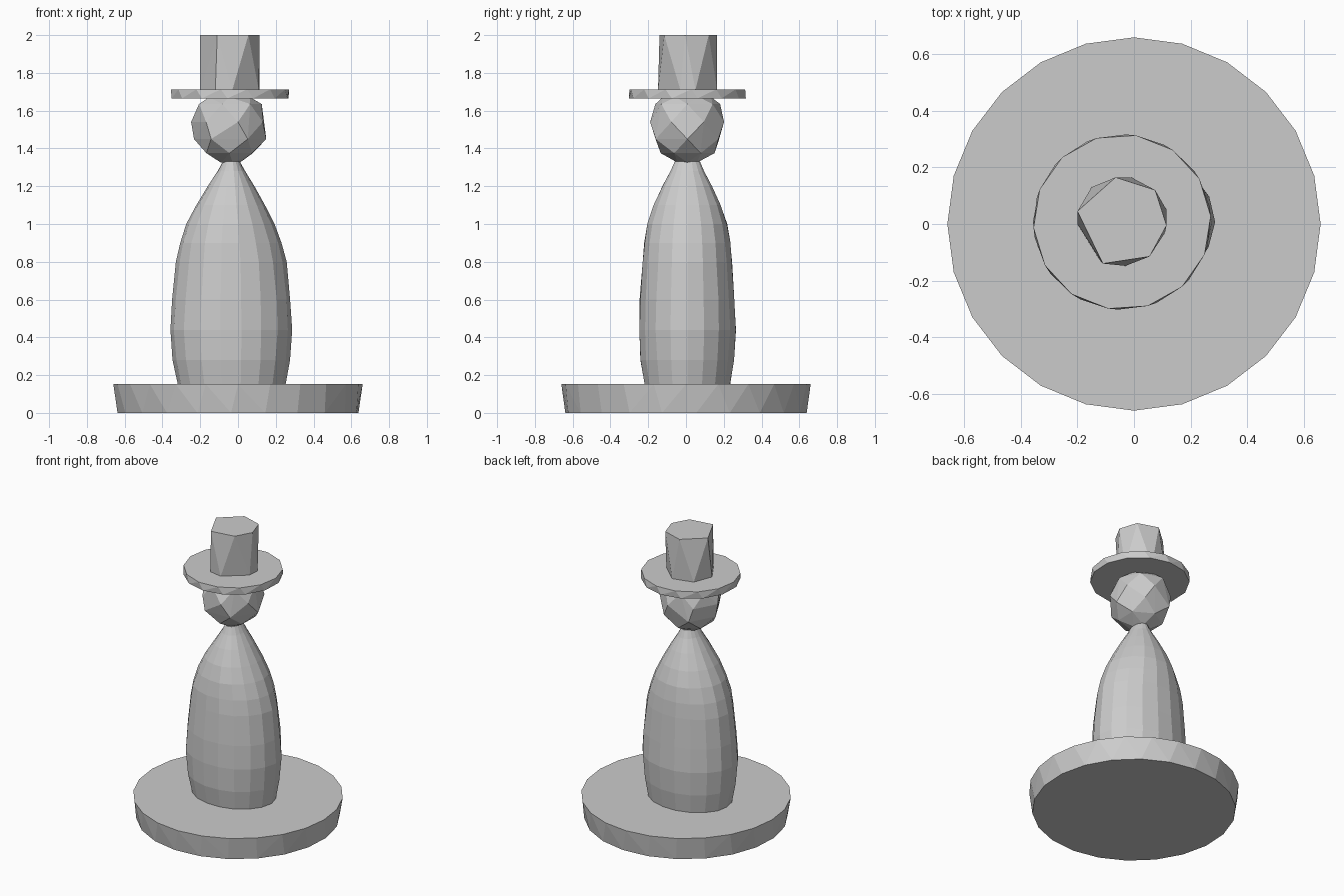
import bpy, bmesh, math, random

random.seed(4)
cube = bpy.data.objects.get("Cube")
if cube:
    bpy.data.objects.remove(cube)

GREY = (0.6, 0.6, 0.6, 1)
mat = bpy.data.materials.new("plain grey")
mat.use_nodes = True
mat.diffuse_color = GREY
mat.node_tree.nodes["Principled BSDF"].inputs["Base Color"].default_value = GREY


def ring(cx, cy, z, rx, ry, n, turn=0.0, wobble=0.0):
    pts = []
    for i in range(n):
        a = math.tau * (i + turn) / n
        k = 1 + random.uniform(-wobble, wobble)
        pts.append((cx + rx * k * math.cos(a), cy + ry * k * math.sin(a), z))
    return pts


def finish(name, bm):
    bmesh.ops.recalc_face_normals(bm, faces=bm.faces)
    me = bpy.data.meshes.new(name)
    bm.to_mesh(me)
    bm.free()
    me.materials.append(mat)
    ob = bpy.data.objects.new(name, me)
    bpy.context.collection.objects.link(ob)


def hull(name, points):
    """Faceted solid wrapped around the points, with flat areas merged."""
    bm = bmesh.new()
    verts = [bm.verts.new(p) for p in points]
    bmesh.ops.convex_hull(bm, input=verts)
    loose = [v for v in bm.verts if not v.link_faces]
    bmesh.ops.delete(bm, geom=loose, context='VERTS')
    bmesh.ops.dissolve_limit(bm, angle_limit=0.02, verts=bm.verts, edges=bm.edges)
    finish(name, bm)


def loft(name, rings):
    bm = bmesh.new()
    loops = [[bm.verts.new(p) for p in r] for r in rings]
    n = len(loops[0])
    for a, b in zip(loops, loops[1:]):
        for i in range(n):
            j = (i + 1) % n
            bm.faces.new((a[i], a[j], b[j], b[i]))
    bm.faces.new(loops[0])
    bm.faces.new(loops[-1])
    finish(name, bm)


# Round stand, a little narrower at the bottom
hull("base", ring(0, 0, 0, 0.64, 0.64, 22, 0.3) + ring(0, 0, 0.152, 0.66, 0.66, 24))

# Oval tapering body: height, centre x, half width, half depth
profile = [(0.15, -0.035, 0.285, 0.23), (0.28, -0.037, 0.31, 0.25),
           (0.44, -0.038, 0.322, 0.26), (0.6, -0.037, 0.314, 0.254),
           (0.8, -0.037, 0.292, 0.241), (0.9, -0.04, 0.268, 0.23),
           (1.0, -0.04, 0.232, 0.213), (1.1, -0.04, 0.182, 0.18),
           (1.2, -0.037, 0.123, 0.134), (1.28, -0.035, 0.073, 0.09),
           (1.33, -0.035, 0.045, 0.068)]
loft("body", [ring(cx, 0.007, z, rx, ry, 18, 0, 0.01) for z, cx, rx, ry in profile])

# Faceted head
layers = [(1.325, 0.055, 5), (1.375, 0.14, 6), (1.45, 0.19, 6),
          (1.54, 0.2, 7), (1.635, 0.175, 7), (1.672, 0.125, 6)]
points = []
for i, (z, r, n) in enumerate(layers):
    points += ring(-0.045, 0.007, z, r, r, n, 0.5 * (i % 2), 0.03)
hull("head", points)

# Hat brim
hull("hat_brim", ring(-0.042, 0.007, 1.665, 0.314, 0.31, 14, 0.4)
     + ring(-0.042, 0.007, 1.713, 0.314, 0.31, 14, 0.15))

# Hat crown: seven corners below, six above
low = [(-0.2, 0), (-0.15, 0.13), (-0.01, 0.165), (0.115, 0.05),
       (0.11, -0.03), (-0.03, -0.148), (-0.12, -0.13)]
high = [(-0.2, 0.045), (-0.065, 0.165), (0.075, 0.12),
        (0.115, -0.005), (0.055, -0.115), (-0.11, -0.14)]
hull("hat_crown", [(x, y, 1.71) for x, y in low] + [(x, y, 2.0) for x, y in high])
